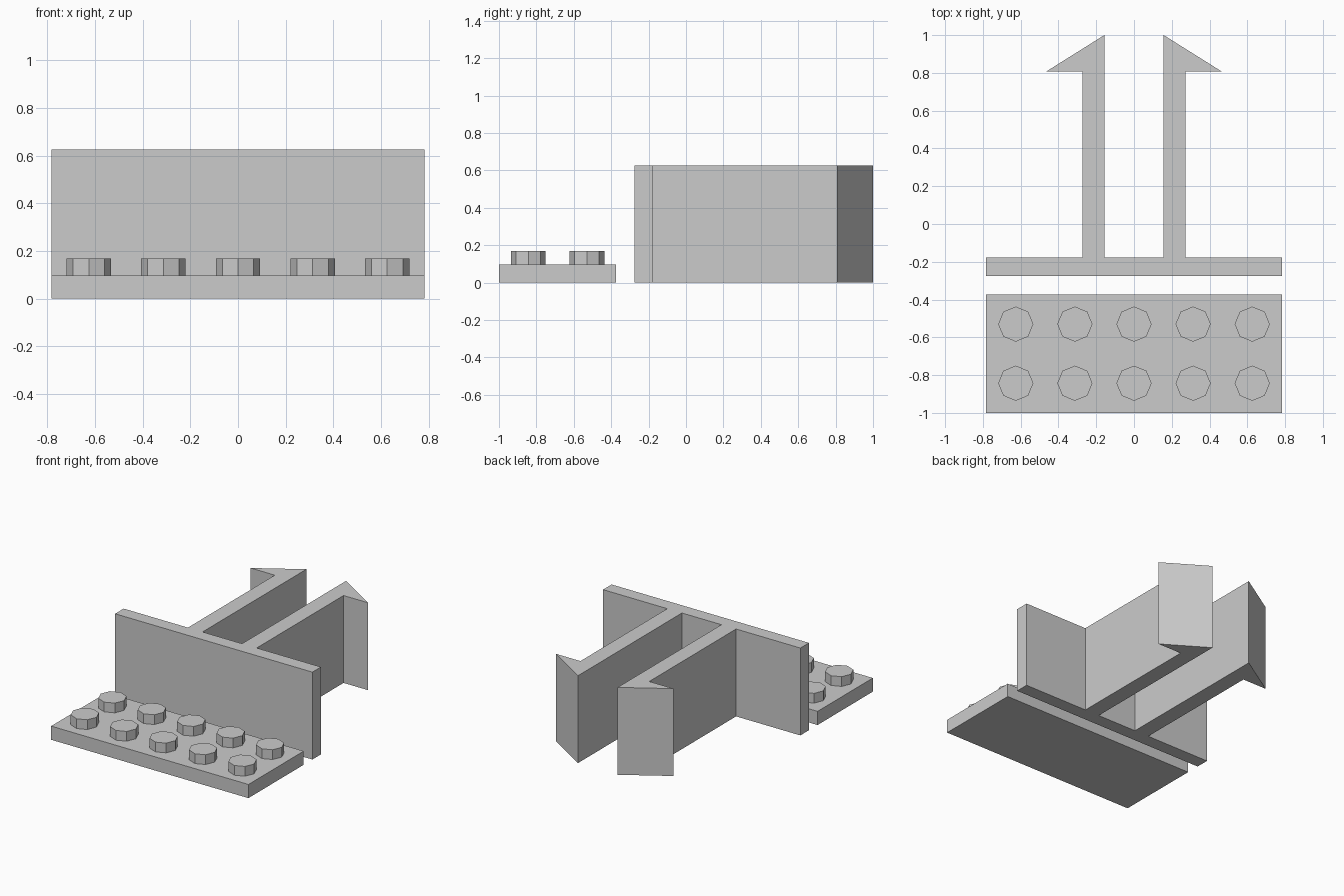
import bpy
import bmesh

cube = bpy.data.objects.get("Cube")
if cube:
    bpy.data.objects.remove(cube, do_unlink=True)

# Single plain grey
grey = bpy.data.materials.new("light_grey")
grey.use_nodes = True
colour = (0.6, 0.6, 0.6, 1)
grey.diffuse_color = colour
grey.node_tree.nodes["Principled BSDF"].inputs["Base Color"].default_value = colour


def extrude_profile(name, outline, z0, z1):
    """Extrude a counter-clockwise xy outline between two heights."""
    bm = bmesh.new()
    face = bm.faces.new([bm.verts.new((x, y, z0)) for x, y in outline])
    top = bmesh.ops.extrude_face_region(bm, geom=[face])["geom"]
    verts = [v for v in top if isinstance(v, bmesh.types.BMVert)]
    bmesh.ops.translate(bm, verts=verts, vec=(0, 0, z1 - z0))
    bmesh.ops.recalc_face_normals(bm, faces=bm.faces)
    mesh = bpy.data.meshes.new(name)
    bm.to_mesh(mesh)
    bm.free()
    mesh.materials.append(grey)
    obj = bpy.data.objects.new(name, mesh)
    bpy.context.collection.objects.link(obj)
    return obj


def mirrored(half):
    """Complete a right-hand half outline with its mirror image."""
    return half + [(-x, y) for x, y in reversed(half)]


HALF_WIDTH = 0.783
PLATE_TOP = 0.098
STUD_TOP = 0.168
CLIP_HEIGHT = 0.627
PITCH = 0.313

# Flat studded plate at the front
extrude_profile("base_plate", mirrored([(HALF_WIDTH, -1), (HALF_WIDTH, -0.373)]), 0, PLATE_TOP)

# Two rows of five eight-sided studs
for row, y in enumerate((-0.843, -0.53)):
    for col in range(5):
        bpy.ops.mesh.primitive_cylinder_add(
            vertices=8, radius=0.093, depth=STUD_TOP - PLATE_TOP,
            location=((col - 2) * PITCH, y, (PLATE_TOP + STUD_TOP) / 2))
        stud = bpy.context.object
        stud.name = f"stud_{row + 1}_{col + 1}"
        stud.data.materials.append(grey)

# Upright panel with two barbed prongs, in one piece
clip = mirrored([
    (HALF_WIDTH, -0.275), (HALF_WIDTH, -0.178),   # panel end
    (0.273, -0.178), (0.273, 0.807),              # outer side of prong
    (0.465, 0.807), (0.157, 1.0),                 # barb
    (0.157, -0.178),                              # inner side of prong
])
extrude_profile("panel_with_prongs", clip, 0, CLIP_HEIGHT)
